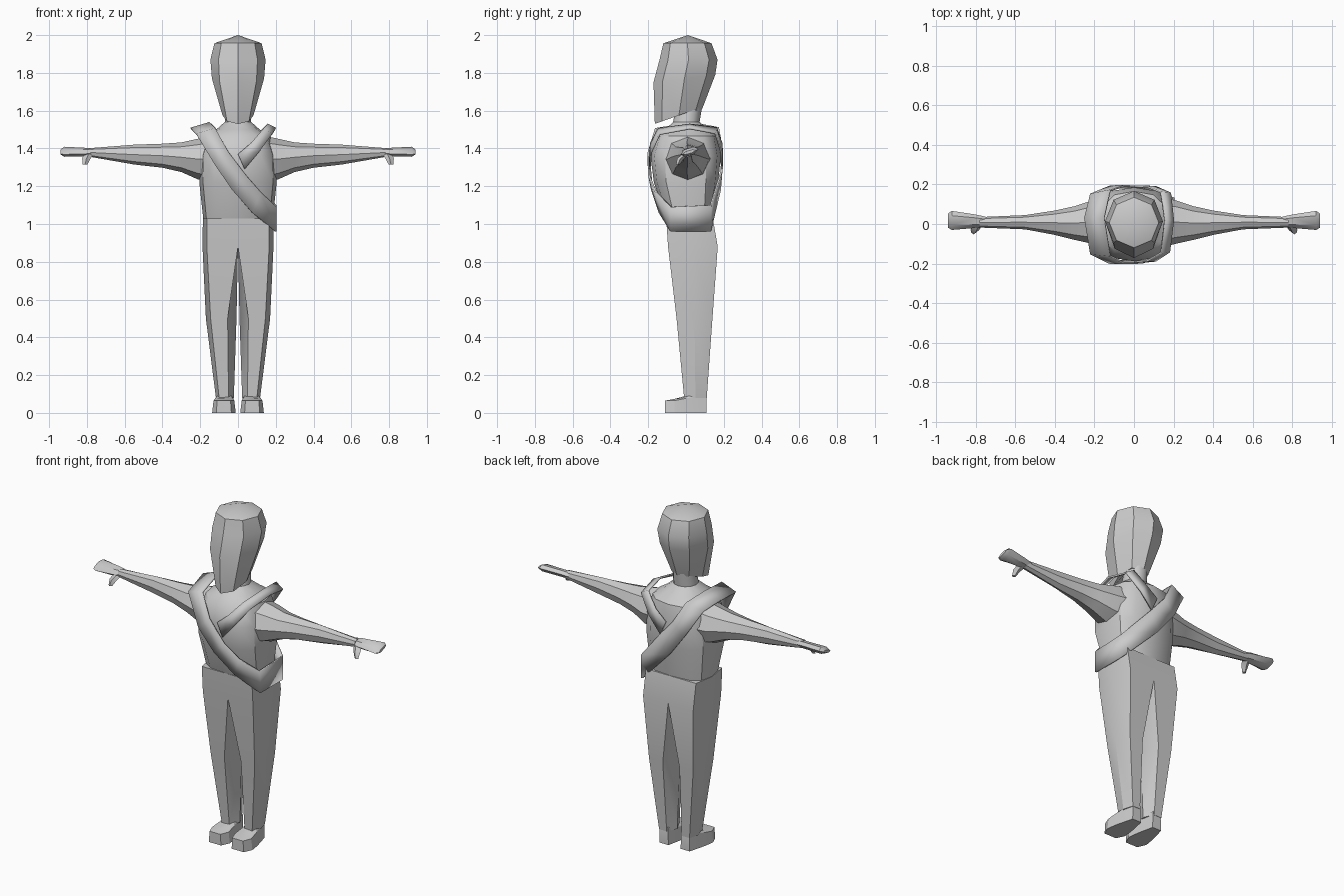
import bpy, bmesh
from math import cos, sin, pi, radians, copysign


def build(name, rings, closed=True, caps=True, mirror=False, thick=0, angle=35):
    """Skin a list of point rings into one object."""
    bm = bmesh.new()
    vs = [[bm.verts.new(p) for p in r] for r in rings]
    n = len(rings[0])
    for a, b in zip(vs, vs[1:]):
        for i in range(n if closed else n - 1):
            j = (i + 1) % n
            bm.faces.new((a[i], a[j], b[j], b[i]))
    if caps:
        bm.faces.new(vs[0])
        bm.faces.new(vs[-1])
    bmesh.ops.remove_doubles(bm, verts=bm.verts, dist=0.0005)
    bmesh.ops.recalc_face_normals(bm, faces=bm.faces)
    me = bpy.data.meshes.new(name)
    bm.to_mesh(me)
    bm.free()
    ob = bpy.data.objects.new(name, me)
    bpy.context.collection.objects.link(ob)
    if thick:
        m = ob.modifiers.new("thickness", 'SOLIDIFY')
        m.thickness = thick
        m.offset = 0
    if mirror:
        m = ob.modifiers.new("mirror", 'MIRROR')
        m.use_clip = True
    bpy.ops.object.select_all(action='DESELECT')
    ob.select_set(True)
    bpy.context.view_layer.objects.active = ob
    bpy.ops.object.shade_smooth_by_angle(angle=radians(angle))
    return ob


def spow(v, p):
    return copysign(abs(v) ** p, v) if abs(v) > 1e-6 else 0.0


def level(zf, zb, yf, yb, w, n=8, p=1.0):
    """Horizontal ring, tilted from front height zf to back height zb."""
    out = []
    for i in range(n):
        a = 2 * pi * i / n
        s, c = spow(sin(a), p), spow(cos(a), p)
        t = (1 - c) / 2
        out.append((w * s, yf + (yb - yf) * t, zf + (zb - zf) * t))
    return out


def arm_ring(x, zb, zt, yf, yb, tilt=0, n=8):
    """Ring across the arm axis."""
    out = []
    for i in range(n):
        a = 2 * pi * i / n
        out.append((x, (yf + yb) / 2 + (yb - yf) / 2 * cos(a),
                    (zb + zt) / 2 + (zt - zb) / 2 * sin(a) + tilt * cos(a)))
    return out


# head with pointed chin
build("head", [level(*r) for r in [
    (2.0, 2.0, 0.01, 0.01, 0), (1.957, 1.957, -0.12, 0.135, 0.125),
    (1.87, 1.87, -0.14, 0.167, 0.146), (1.75, 1.79, -0.172, 0.155, 0.138),
    (1.53, 1.62, -0.165, 0.09, 0.082), (1.60, 1.60, -0.06, 0.08, 0.06)]], caps=False)

# torso and neck
build("torso", [level(z, z, f, b, w, 12, p) for z, f, b, w, p in [
    (1.62, -0.055, 0.085, 0.06, 1), (1.54, -0.068, 0.072, 0.07, 1),
    (1.50, -0.11, 0.12, 0.115, 0.9), (1.465, -0.155, 0.165, 0.17, 0.8),
    (1.36, -0.188, 0.185, 0.205, 0.75), (1.22, -0.17, 0.17, 0.205, 0.7),
    (1.03, -0.105, 0.14, 0.184, 0.65)]])

# arms
build("arms", [arm_ring(*r) for r in [
    (0.10, 1.22, 1.475, -0.13, 0.14), (0.21, 1.235, 1.452, -0.10, 0.12),
    (0.30, 1.275, 1.432, -0.08, 0.09), (0.40, 1.298, 1.425, -0.055, 0.068),
    (0.55, 1.315, 1.42, -0.027, 0.045), (0.78, 1.355, 1.402, -0.018, 0.035)]], mirror=True)

# hands and thumbs
build("hands", [arm_ring(*r, n=6) for r in [
    (0.75, 1.36, 1.40, -0.015, 0.037, 0), (0.80, 1.358, 1.402, -0.02, 0.048, 0.008),
    (0.92, 1.36, 1.405, -0.03, 0.066, 0.014), (0.94, 1.372, 1.39, -0.018, 0.052, 0.01)]],
    mirror=True)
build("thumbs", [[(x - r, y, z), (x, y - r * 0.8, z), (x + r, y, z), (x, y + r * 0.8, z)]
                 for x, y, z, r in [(0.79, 0.0, 1.37, 0.026), (0.803, -0.03, 1.345, 0.022),
                                    (0.81, -0.043, 1.315, 0.012)]], mirror=True)


# trousers: six-sided legs that meet at the crotch
def leg_ring(z, inner, fi, fo, outer, yf, yb):
    ym = (yf + yb) / 2
    return [(inner, ym, z), (fi, yf, z), (fo, yf, z),
            (outer, ym, z), (fo, yb, z), (fi, yb, z)]


build("trousers", [leg_ring(*r) for r in [
    (1.03, 0, 0, 0.165, 0.186, -0.105, 0.142), (0.88, 0, 0, 0.165, 0.188, -0.095, 0.168),
    (0.50, 0.008, 0.055, 0.145, 0.17, -0.05, 0.14),
    (0.08, 0.022, 0.05, 0.10, 0.117, -0.01, 0.11)]], mirror=True, angle=30)

# shoes
foot = [(0.04, 0.108), (0.10, 0.108), (0.128, 0.0), (0.137, -0.06),
        (0.115, -0.11), (0.035, -0.11), (0.012, -0.06), (0.018, 0.0)]
build("shoes", [
    [(x, y, 0) for x, y in foot],
    [(0.074 + (x - 0.074) * 0.88, y, 0.065 + max(0, y + 0.06) * 0.2) for x, y in foot],
    [(0.074 + (x - 0.074) * 0.65, max(y, -0.09) * 0.8 + 0.015, 0.075 + max(0, y + 0.06) * 0.25)
     for x, y in foot]], mirror=True, angle=25)

# wide sash: shoulder, across the chest, round the hip and up the back
sash = [((-0.15, 0.03, 1.535), (-0.25, 0.03, 1.505)),
        ((-0.12, -0.16, 1.505), (-0.22, -0.15, 1.475)),
        ((-0.05, -0.198, 1.38), (-0.12, -0.198, 1.31)),
        ((0.045, -0.195, 1.255), (-0.03, -0.18, 1.18)),
        ((0.12, -0.16, 1.17), (0.075, -0.14, 1.06)),
        ((0.2, -0.08, 1.09), (0.2, -0.08, 0.96)),
        ((0.2, 0.13, 1.10), (0.2, 0.13, 0.96)),
        ((0.045, 0.188, 1.28), (-0.02, 0.18, 1.18)),
        ((-0.05, 0.192, 1.39), (-0.12, 0.19, 1.31)),
        ((-0.12, 0.17, 1.51), (-0.22, 0.15, 1.475))]
build("sash", sash + sash[:1], closed=False, caps=False, thick=0.01)

# narrow strap over the other shoulder
build("shoulder_strap", [
    ((0.0, -0.192, 1.37), (0.035, -0.192, 1.29)),
    ((0.07, -0.185, 1.43), (0.11, -0.185, 1.38)),
    ((0.135, -0.145, 1.505), (0.18, -0.14, 1.475)),
    ((0.155, 0.02, 1.527), (0.2, 0.02, 1.505)),
    ((0.135, 0.16, 1.51), (0.185, 0.155, 1.48)),
    ((0.07, 0.187, 1.43), (0.11, 0.187, 1.38)),
    ((0.0, 0.19, 1.37), (0.035, 0.19, 1.29))], closed=False, caps=False, thick=0.01)
